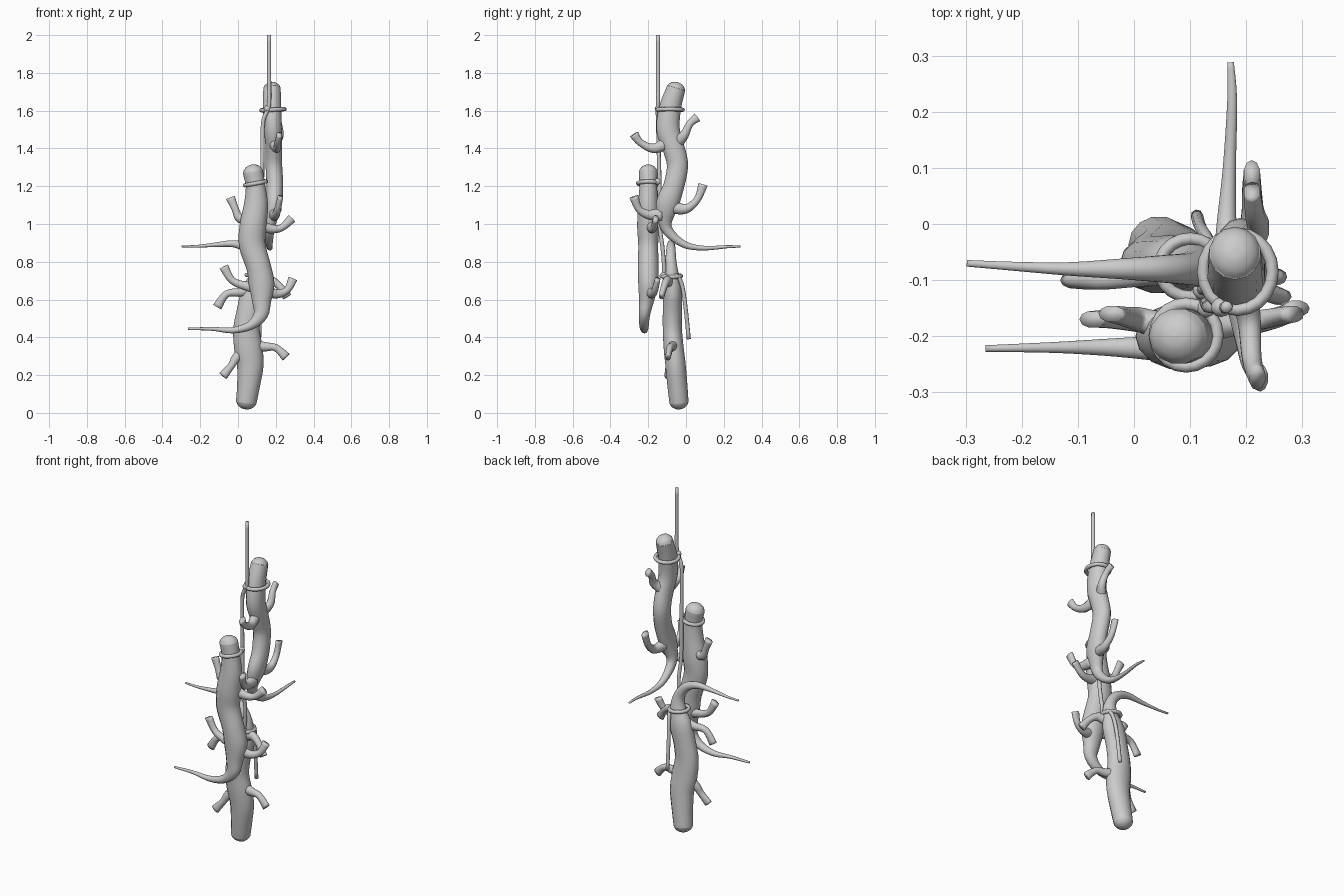
import bpy, bmesh, math
from mathutils import Vector


def spline(rows, steps):
    """Catmull-Rom interpolation of rows of numbers."""
    out = []
    n = len(rows)
    for i in range(n - 1):
        p0, p1, p2, p3 = (rows[max(i - 1, 0)], rows[i], rows[i + 1], rows[min(i + 2, n - 1)])
        for s in range(steps):
            t = s / steps
            out.append([0.5 * (2 * b + (c - a) * t + (2 * a - 5 * b + 4 * c - d) * t * t
                               + (3 * b - a - 3 * c + d) * t ** 3)
                        for a, b, c, d in zip(p0, p1, p2, p3)])
    out.append(list(rows[-1]))
    return out


def tube(bm, rows, normal, sides=14, steps=4, closed=False):
    """Sweep an oval along rows of (x, y, z, half width, half depth)."""
    pts = spline(rows, steps)
    if closed:
        pts = rows
    P = [Vector(p[:3]) for p in pts]
    rings, n = [], len(P)
    for i, p in enumerate(pts):
        if closed:
            d = P[(i + 1) % n] - P[i - 1]
        else:
            d = P[min(i + 1, n - 1)] - P[max(i - 1, 0)]
        d.normalize()
        side = Vector(normal).cross(d).normalized()
        up = d.cross(side)
        ring = []
        for k in range(sides):
            a = 2 * math.pi * k / sides
            ring.append(bm.verts.new(P[i] + side * math.cos(a) * p[3] + up * math.sin(a) * p[4]))
        rings.append(ring)
    pairs = list(zip(rings, rings[1:]))
    if closed:
        pairs.append((rings[-1], rings[0]))
    else:
        bm.faces.new(rings[0][::-1])
        bm.faces.new(rings[-1])
    for r, q in pairs:
        for k in range(sides):
            j = (k + 1) % sides
            bm.faces.new((r[k], r[j], q[j], q[k]))


def finish(bm, name):
    bmesh.ops.recalc_face_normals(bm, faces=bm.faces)
    me = bpy.data.meshes.new(name)
    bm.to_mesh(me)
    bm.free()
    for f in me.polygons:
        f.use_smooth = True
    ob = bpy.data.objects.new(name, me)
    bpy.context.collection.objects.link(ob)
    return ob


def lizard(name, body, legs, normal):
    bm = bmesh.new()
    # blunt rounded snout ahead of the first body section
    x, y, z, w, h = body[0]
    d = (Vector(body[0][:3]) - Vector(body[1][:3])).normalized()
    nose = []
    for a in (88, 65, 40, 18):
        c, s = math.cos(math.radians(a)), math.sin(math.radians(a))
        q = Vector((x, y, z)) + d * s * w * 0.85
        nose.append((*q, w * c, h * c))
    tube(bm, nose + body, normal)
    # legs: thick shoulder, thin shin, flared flat foot
    for leg in legs:
        radii = [(.036, .03), (.025, .022), (.019, .018), (.025, .015)]
        tube(bm, [(*p, *r) for p, r in zip(leg, radii)], normal, 10, 4)
    return finish(bm, name)


# upper lizard, seen edge-on from the front
lizard("upper_lizard",
       [(.18, -.055, 1.71, .05, .047), (.18, -.085, 1.61, .058, .05), (.185, -.095, 1.5, .062, .048),
        (.19, -.065, 1.4, .058, .045), (.19, -.045, 1.31, .056, .045), (.195, -.065, 1.2, .055, .045),
        (.19, -.1, 1.1, .06, .042), (.17, -.11, 1.0, .034, .03), (.165, -.075, .94, .025, .024),
        (.165, .0, .888, .018, .018), (.17, .1, .872, .012, .012), (.175, .22, .88, .008, .009),
        (.172, .288, .88, .005, .006)],
       [[(.19, -.1, 1.43), (.205, -.17, 1.4), (.21, -.24, 1.43), (.22, -.275, 1.475)],
        [(.19, -.05, 1.43), (.22, -.01, 1.47), (.215, .02, 1.53), (.21, .06, 1.565)],
        [(.19, -.07, 1.09), (.21, .0, 1.08), (.21, .06, 1.13), (.21, .09, 1.21)],
        [(.19, -.13, 1.05), (.2, -.2, 1.05), (.21, -.25, 1.08), (.225, -.275, 1.145)]],
       (1, 0, 0))

# front lizard, belly toward the others
lizard("front_lizard",
       [(.08, -.2, 1.27, .053, .05), (.093, -.2, 1.2, .052, .048), (.095, -.2, 1.1, .064, .054),
        (.08, -.2, .99, .071, .06), (.075, -.2, .89, .07, .054), (.11, -.2, .77, .065, .056),
        (.125, -.2, .68, .068, .054), (.125, -.21, .59, .05, .04), (.12, -.22, .52, .038, .03),
        (.065, -.222, .462, .024, .025), (-.03, -.22, .437, .016, .017), (-.14, -.22, .445, .01, .01),
        (-.265, -.222, .445, .006, .006)],
       [[(.07, -.19, 1.03), (.01, -.17, 1.03), (-.015, -.165, 1.08), (-.04, -.16, 1.14)],
        [(.09, -.19, 1.0), (.17, -.18, .975), (.23, -.17, .98), (.285, -.16, 1.03)],
        [(.12, -.2, .66), (.2, -.18, .63), (.26, -.165, .65), (.29, -.15, .71)],
        [(.12, -.2, .66), (.05, -.18, .67), (-.03, -.17, .7), (-.075, -.17, .775)]],
       (0, 1, 0))

# lower lizard hangs head down, tail curling over the knot
lizard("lower_lizard",
       [(.045, -.038, .065, .055, .052), (.055, -.045, .14, .06, .054), (.065, -.055, .25, .07, .055),
        (.055, -.065, .34, .075, .054), (.045, -.072, .44, .07, .052), (.06, -.072, .54, .066, .052),
        (.085, -.07, .64, .068, .05), (.105, -.075, .72, .048, .04), (.1, -.08, .8, .033, .03),
        (.055, -.08, .865, .026, .025), (-.02, -.08, .895, .019, .019), (-.12, -.08, .89, .012, .012),
        (-.22, -.075, .882, .007, .008), (-.298, -.07, .882, .005, .006)],
       [[(.06, -.06, .36), (.14, -.075, .35), (.2, -.085, .345), (.255, -.095, .295)],
        [(.05, -.06, .34), (-.01, -.08, .29), (-.035, -.09, .25), (-.08, -.1, .195)],
        [(.09, -.08, .67), (.02, -.09, .64), (-.06, -.1, .63), (-.11, -.1, .56)],
        [(.1, -.08, .68), (.17, -.1, .7), (.22, -.115, .67), (.26, -.13, .615)]],
       (0, 1, 0))

# rope: hanging cord with a loop round each lizard
bm = bmesh.new()
R = .011
cord = [(.165, -.148, 2), (.165, -.148, 1.8), (.165, -.148, 1.65), (.155, -.15, 1.6),
        (.133, -.148, 1.54), (.13, -.145, 1.4), (.128, -.14, 1.2), (.13, -.14, 1.0),
        (.135, -.125, .88), (.125, -.115, .76), (.12, -.12, .72), (.14, -.06, .73),
        (.13, -.025, .69), (.118, -.005, .58), (.112, .015, .39)]
tube(bm, [(*p, R, R) for p in cord], (1, .2, .05), 8, 4)
for x, y, z, a, b, tilt in ((.185, -.085, 1.605, .062, .068, .05), (.093, -.198, 1.215, .056, .056, .18),
                            (.1, -.078, .725, .055, .052, -.1)):
    ring = [(x + a * math.cos(t), y + b * math.sin(t), z + tilt * a * math.cos(t), R, R)
            for t in (i * math.pi / 10 for i in range(20))]
    tube(bm, ring, (0, 0, 1), 8, 1, True)
# knots
for k in ((.155, -.148, 1.61), (.13, -.15, 1.225), (.122, -.118, .73)):
    s = bmesh.ops.create_uvsphere(bm, u_segments=10, v_segments=6, radius=.018)
    bmesh.ops.translate(bm, verts=s["verts"], vec=k)
finish(bm, "rope")
